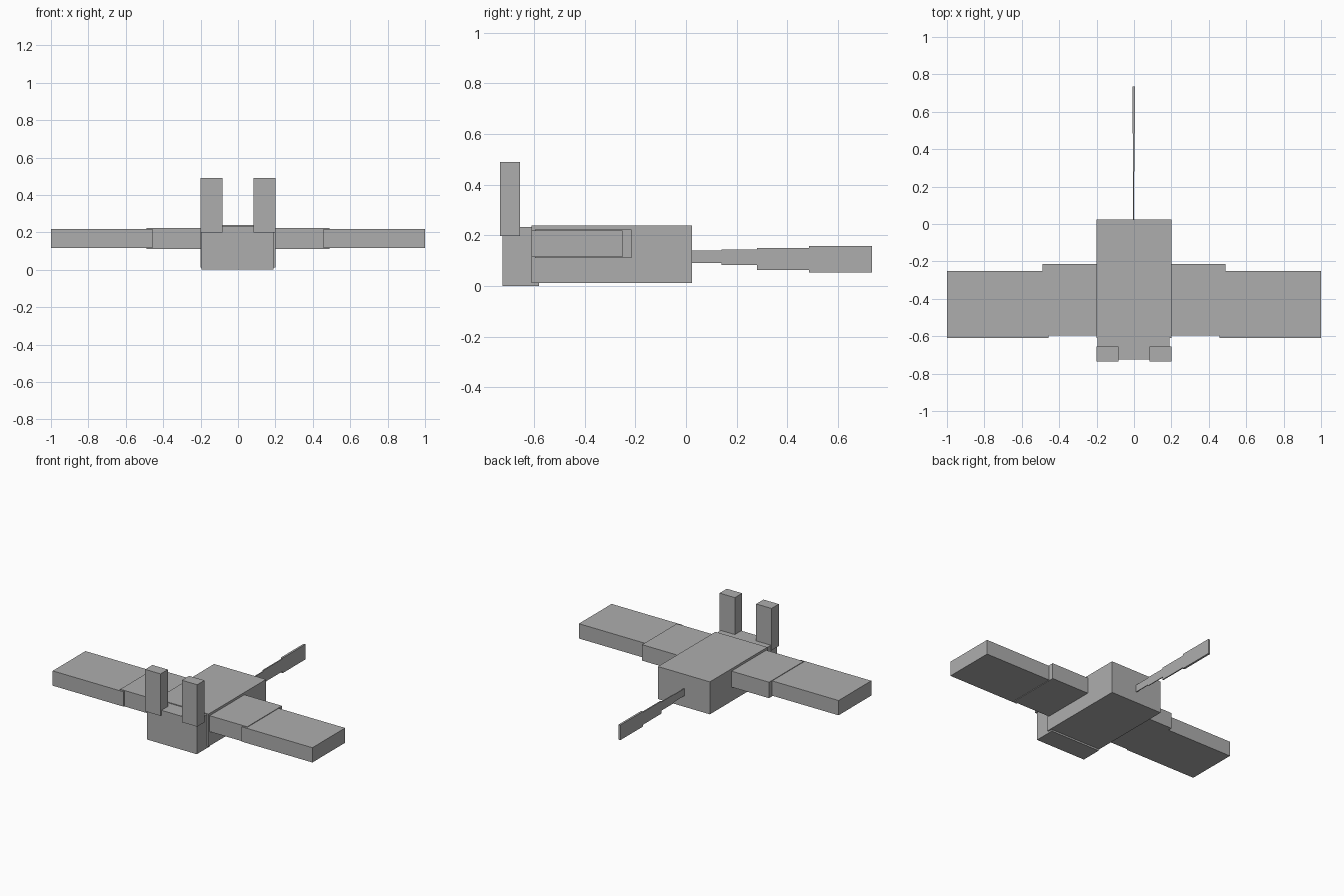
import bpy
from mathutils import Vector

cube = bpy.data.objects.get("Cube")
if cube:
    bpy.data.objects.remove(cube, do_unlink=True)

GREY = (0.42, 0.42, 0.42, 1)
grey = bpy.data.materials.new("plain grey")
grey.use_nodes = True
grey.diffuse_color = GREY
bsdf = next(n for n in grey.node_tree.nodes if n.type == 'BSDF_PRINCIPLED')
bsdf.inputs["Base Color"].default_value = GREY


def box(name, xs, ys, zs):
    """Flat-sided box between the given limits on each axis."""
    low, high = (Vector(v) for v in zip(xs, ys, zs))
    bpy.ops.mesh.primitive_cube_add(size=1, location=(low + high) / 2)
    ob = bpy.context.object
    ob.name = name
    ob.scale = high - low
    bpy.ops.object.transform_apply(location=False, rotation=False, scale=True)
    ob.data.materials.append(grey)
    return ob


# Body and head
box("body", (-0.2, 0.2), (-0.61, 0.023), (0.012, 0.238))
box("head", (-0.195, 0.19), (-0.725, -0.58), (0.0, 0.233))

# Upright ears and two-part wings
for side, s in (("left", 1), ("right", -1)):
    def pair(name, inner, outer, ys, zs):
        box(f"{side}_{name}", sorted((s * inner, s * outer)), ys, zs)

    pair("ear", 0.082, 0.2, (-0.735, -0.655), (0.198, 0.49))
    pair("inner_wing", 0.19, 0.489, (-0.597, -0.215), (0.111, 0.222))
    pair("outer_wing", 0.456, 1.0, (-0.61, -0.25), (0.115, 0.218))

# Thin tail, deepening towards the tip
tail = [
    (0.01, 0.14, 0.09, 0.14, 0.003),
    (0.14, 0.28, 0.083, 0.143, 0.003),
    (0.28, 0.485, 0.063, 0.15, 0.004),
    (0.485, 0.735, 0.053, 0.158, 0.007),
]
for i, (y0, y1, z0, z1, half) in enumerate(tail, 1):
    box(f"tail_segment_{i}", (-half - 0.002, half - 0.002), (y0, y1), (z0, z1))
